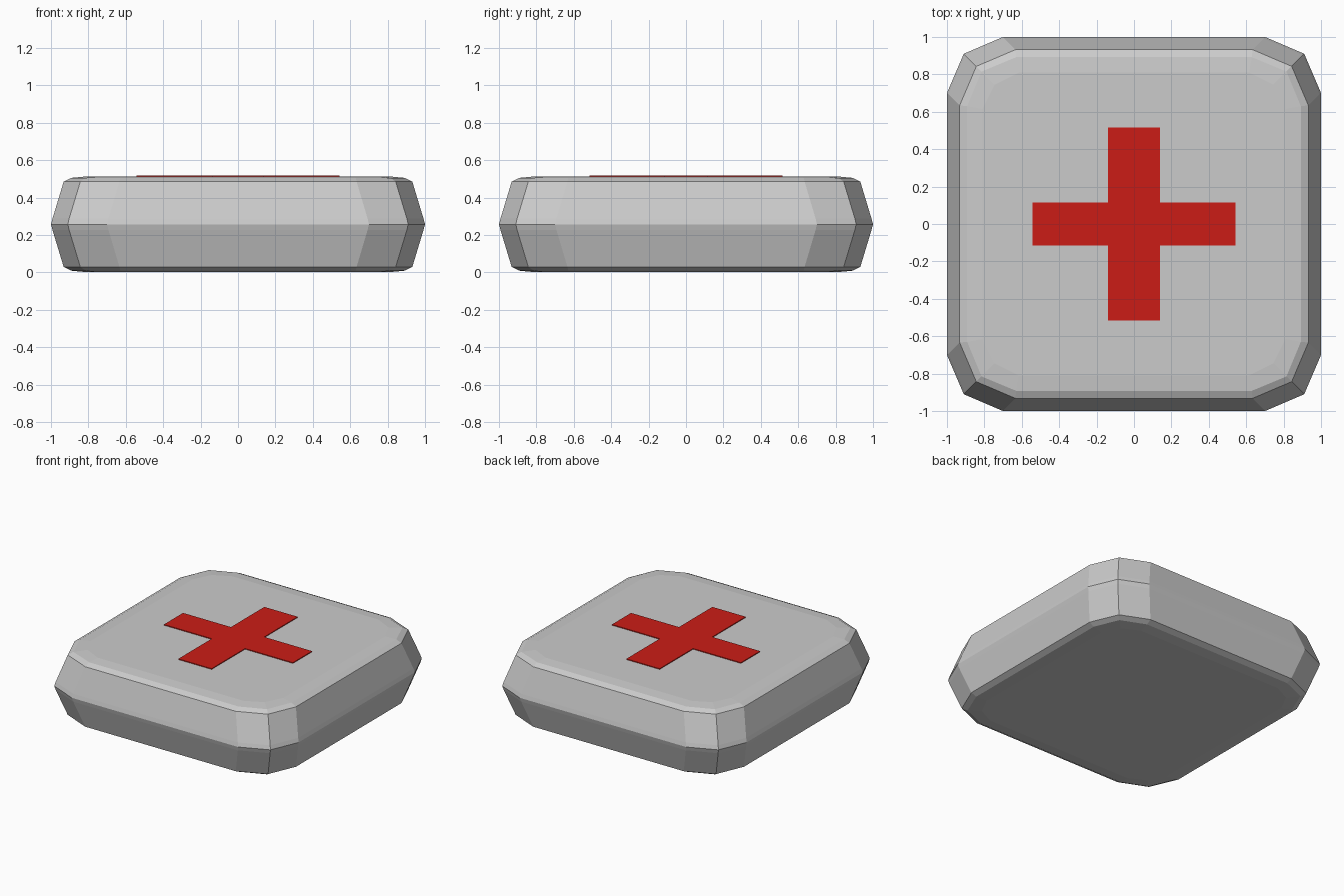
import bpy, bmesh

if "Cube" in bpy.data.objects:
    bpy.data.objects.remove(bpy.data.objects["Cube"])


def make_object(name, bm):
    bmesh.ops.recalc_face_normals(bm, faces=bm.faces)
    mesh = bpy.data.meshes.new(name)
    bm.to_mesh(mesh)
    bm.free()
    obj = bpy.data.objects.new(name, mesh)
    bpy.context.collection.objects.link(obj)
    return obj


def outline(side, straight, corner):
    """Square with two-segment rounded corners, counter-clockwise."""
    quarter = [(side, straight), (corner, corner), (straight, side)]
    points = []
    for _ in range(4):
        points += quarter
        quarter = [(-y, x) for x, y in quarter]
    return points


def loft(bm, rings):
    """Join closed rings of vertices and cap both ends."""
    loops = [[bm.verts.new((x, y, z)) for x, y in pts] for z, pts in rings]
    for low, high in zip(loops, loops[1:]):
        n = len(low)
        for i in range(n):
            j = (i + 1) % n
            bm.faces.new((low[i], low[j], high[j], high[i]))
    bm.faces.new(loops[0][::-1])
    bm.faces.new(loops[-1])


# Case: waist, sloping walls and softly bevelled rims, mirrored top to bottom
MID = 0.257
profile = [  # height above the middle, side, straight half length, corner
    (0.0, 1.0, 0.70, 0.91),
    (0.03, 0.992, 0.693, 0.903),
    (0.228, 0.932, 0.634, 0.843),
    (0.248, 0.892, 0.63, 0.815),
    (0.256, 0.81, 0.615, 0.745),
]
upper = [(MID + h, outline(a, b, c)) for h, a, b, c in profile]
lower = [(MID - h, outline(a, b, c)) for h, a, b, c in profile[:0:-1]]
bm = bmesh.new()
loft(bm, lower + upper)
make_object("case", bm)

# Cross: thin raised plate on the lid
length_x, length_y, half_x, half_y = 0.543, 0.517, 0.14, 0.115
arm = [(length_x, -half_y), (length_x, half_y), (half_x, half_y),
       (half_x, length_y), (-half_x, length_y), (-half_x, half_y)]
cross_outline = arm + [(-x, -y) for x, y in arm]
bm = bmesh.new()
loft(bm, [(0.508, cross_outline), (0.519, cross_outline)])
cross = make_object("cross_plate", bm)

red = bpy.data.materials.new("red")
red.diffuse_color = (0.6, 0.012, 0.008, 1)
red.use_nodes = True
red.node_tree.nodes["Principled BSDF"].inputs["Base Color"].default_value = red.diffuse_color
cross.data.materials.append(red)
